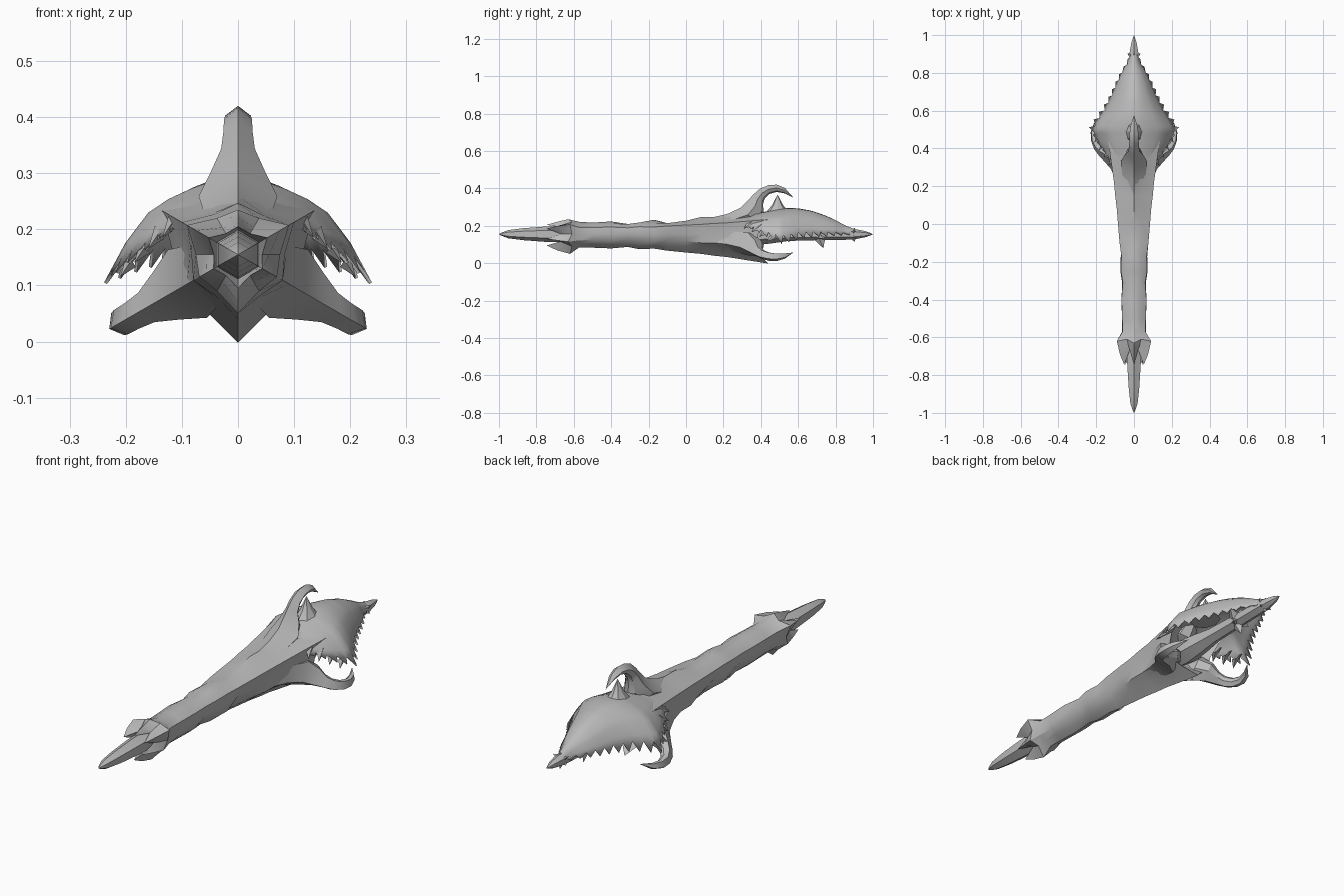
import bpy, bmesh, math
from mathutils import Vector

if "Cube" in bpy.data.objects:
    bpy.data.objects.remove(bpy.data.objects["Cube"])

AXIS_Z = 0.155
grey = bpy.data.materials.new("stone_grey")
grey.diffuse_color = (0.5, 0.5, 0.5, 1)
grey.use_nodes = True
grey.node_tree.nodes["Principled BSDF"].inputs["Base Color"].default_value = grey.diffuse_color


def polar(deg, r, y):
    a = math.radians(deg)
    return Vector((r * math.cos(a), y, AXIS_Z + r * math.sin(a)))


def loft(name, rings, closed=True, caps=True):
    """Skin a list of equal-sized point rings."""
    bm = bmesh.new()
    vs = [[bm.verts.new(p) for p in ring] for ring in rings]
    n = len(rings[0])
    for a, b in zip(vs, vs[1:]):
        for i in range(n if closed else n - 1):
            j = (i + 1) % n
            bm.faces.new((a[i], a[j], b[j], b[i]))
    if caps:
        bm.faces.new(vs[0])
        bm.faces.new(vs[-1])
    bmesh.ops.remove_doubles(bm, verts=bm.verts, dist=0.0008)
    bmesh.ops.recalc_face_normals(bm, faces=bm.faces)
    me = bpy.data.meshes.new(name)
    bm.to_mesh(me)
    bm.free()
    me.materials.append(grey)
    ob = bpy.data.objects.new(name, me)
    bpy.context.collection.objects.link(ob)
    return ob


def lerp_table(table, y):
    for a, b in zip(table, table[1:]):
        if y <= b[0]:
            t = (y - a[0]) / (b[0] - a[0])
            return [p + (q - p) * t for p, q in zip(a, b)]
    return list(table[-1])


def body_ring(main, side, valley):
    """Six ridges with valleys between; each argument is (y, radius)."""
    ring = []
    for k in range(12):
        y, r = valley if k % 2 == 0 else main if (k - 3) % 4 == 0 else side
        ring.append(polar(30 * k, r, y))
    return ring


# ridged shaft, with toothed collar in front and a flared cup at the back
rings = [body_ring((-.60, .038), (-.60, .038), (-.60, .034)),
         body_ring((-.745, .05), (-.745, .06), (-.665, .043)),
         body_ring((-.69, .066), (-.69, .086), (-.65, .056)),
         body_ring((-.63, .08), (-.62, .105), (-.61, .075))]
shaft = [(-.57, .066, .07, .063), (-.5, .062, .072, .064), (-.4, .068, .076, .066),
         (-.31, .054, .068, .063), (-.25, .062, .080, .072), (-.17, .077, .077, .070),
         (-.1, .056, .088, .068), (0, .072, .098, .075), (.08, .092, .105, .083),
         (.15, .092, .115, .086), (.22, .105, .122, .092), (.3, .13, .135, .105)]
rings += [body_ring((y, a), (y, b), (y, v)) for y, a, b, v in shaft]
rings += [body_ring((.37, .13), (.44, .157), (.385, .115)),
          body_ring((.35, .08), (.37, .10), (.35, .08)),
          body_ring((.3, .03), (.3, .03), (.3, .03))]
loft("shaft", rings)

# six-sided spikes at both ends
for name, prof in (
        ("front_spike", [(-1, .0002), (-.985, .009), (-.95, .022), (-.87, .032),
                         (-.75, .041), (-.66, .044), (-.57, .038)]),
        ("rear_spike", [(.28, .05), (.36, .06), (.45, .05), (.55, .036), (.7, .032),
                        (.85, .03), (.91, .026), (.96, .016), (.985, .007), (1, .0002)])):
    loft(name, [[polar(30 + 60 * k, r, y) for k in range(6)] for y, r in prof])

# three hooked claws: outer (y, r), inner (y, r), half width
claw = [(.12, .085, .14, .03, .03), (.22, .108, .26, .03, .06),
        (.29, .14, .38, .06, .07), (.33, .18, .415, .11, .048),
        (.36, .212, .412, .16, .030), (.395, .243, .42, .19, .026),
        (.44, .262, .445, .215, .025), (.485, .265, .485, .226, .023),
        (.53, .247, .525, .219, .016), (.575, .195, .575, .195, .0002)]
for name, deg in (("top_claw", 90), ("left_claw", 210), ("right_claw", 330)):
    side = polar(deg + 90, 1, 0) - polar(0, 0, 0)
    rings = []
    for yo, ro, yi, ri, w in claw:
        out, inn = polar(deg, ro, yo), polar(deg, ri, yi)
        mid = out.lerp(inn, .45)
        low = out.lerp(inn, .85)
        rings.append([out, mid + side * w, low + side * w * .6, inn,
                      low - side * w * .6, mid - side * w])
    loft(name, rings)

# leaf-shaped hood with ragged edges: y, half width, ridge z, edge z
hood = [(.30, .115, .245, .20), (.36, .15, .258, .175), (.42, .195, .272, .14),
        (.5, .236, .288, .104), (.55, .205, .293, .115), (.6, .168, .290, .13),
        (.67, .128, .278, .138), (.75, .092, .25, .142), (.8, .066, .226, .148),
        (.85, .034, .199, .15), (.92, .012, .17, .155)]
arch = [(0, 0), (.17, .02), (.35, .10), (.52, .2), (.67, .33), (.84, .62), (1, 1)]
rings = []
for i in range(32):
    y = .30 + i * .02
    _, w, ridge, edge = lerp_table(hood, y)
    half = [Vector((w * u, y, ridge - (ridge - edge) * v)) for u, v in arch]
    if i % 2:
        half[-1] = half[-1].lerp(half[-2], .6)
    else:
        half[-1].y += .012
    rings.append([Vector((-p.x, p.y, p.z)) for p in half[:0:-1]] + half)
ob = loft("hood", rings, closed=False, caps=False)
mod = ob.modifiers.new("thickness", "SOLIDIFY")
mod.thickness = .006
mod.offset = 0

# concave horn on top of the hood
horn = [(.255, .075), (.285, .052), (.31, .03), (.335, .017), (.366, .0002)]
loft("hood_horn", [[Vector((.8 * r * math.cos(k * math.pi / 4), .49 + r * math.sin(k * math.pi / 4), z))
                    for k in range(8)] for z, r in horn])


def thorn(name, base, along, across, tip):
    """Small flattened thorn with a diamond foot."""
    foot = [base + along, base + across, base - along, base - across]
    loft(name, [foot, [tip] * 3 + [tip + Vector((0, .0001, 0))]], caps=False)


# star of thorns around the rear spike, and a smaller one near its tip
for y, r_long, r_short, size in ((.71, .075, .05, .035), (.89, .04, .034, .018)):
    for k in range(6):
        deg = 30 + 60 * k
        tan = polar(deg + 90, size * .5, 0) - polar(0, 0, 0)
        r = r_short if k % 2 else r_long
        thorn("spike_thorn", polar(deg, .02, y), Vector((0, size, 0)), tan,
              polar(deg, r, y + size * .7))

# swept feathers at the sides of the hood
for sx in (-1, 1):
    for x, y, z in ((.115, .33, .215), (.14, .37, .195), (.165, .41, .17), (.19, .45, .145)):
        thorn("side_feather", Vector((sx * x, y + .03, z)), Vector((0, .035, 0)),
              Vector((sx * .008, 0, .012)), Vector((sx * (x + .02), y - .02, z - .03)))

# smooth shading that keeps the ridges crisp
bpy.ops.object.select_all(action='DESELECT')
for ob in bpy.context.scene.objects:
    ob.select_set(True)
    bpy.context.view_layer.objects.active = ob
bpy.ops.object.shade_smooth_by_angle(angle=math.radians(30))
